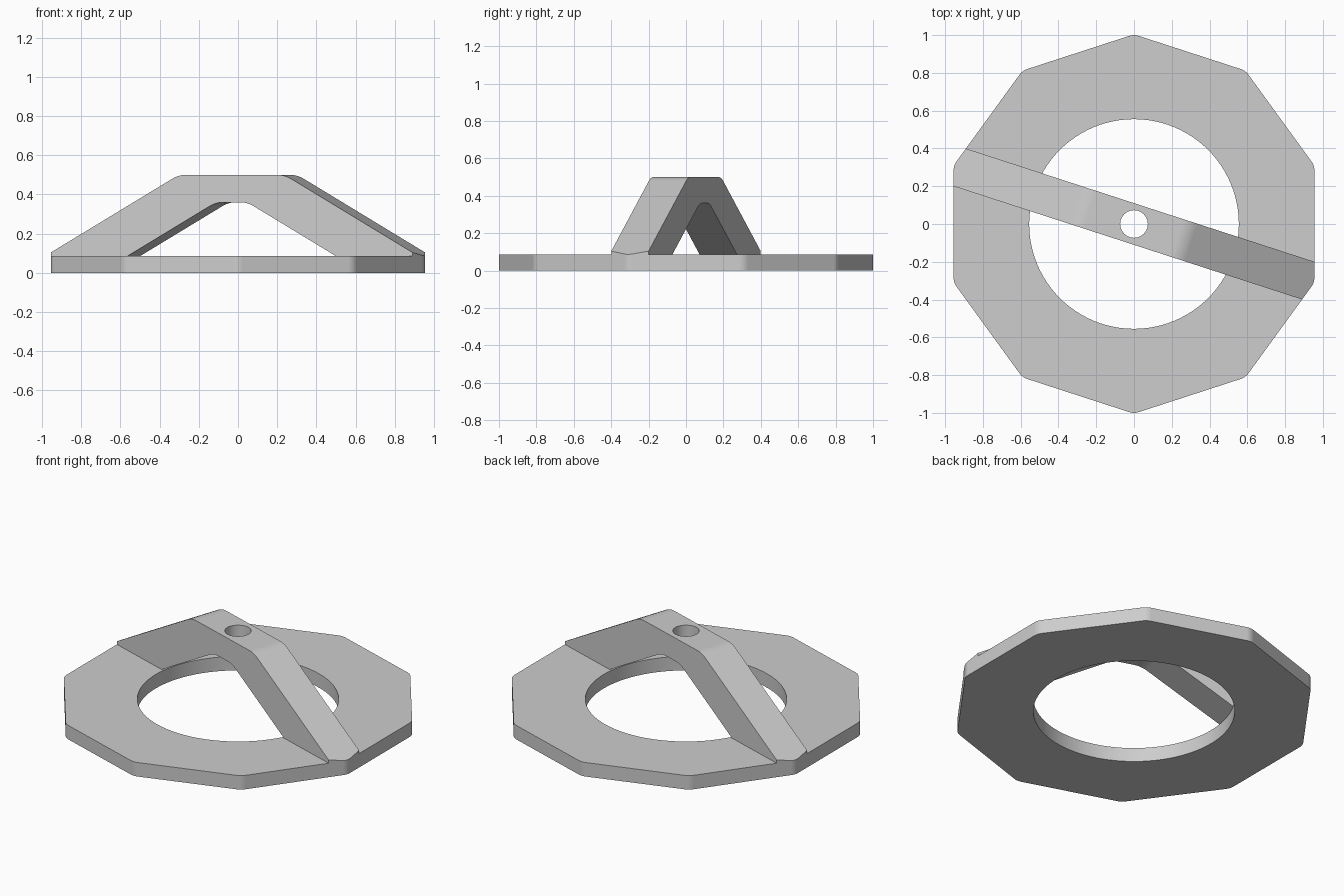
import bpy, bmesh, math
from mathutils import Vector, Matrix

cube = bpy.data.objects.get("Cube")
if cube:
    bpy.data.objects.remove(cube)

PLATE_H = 0.085
RIM_R, RIM_FILLET = 1.004, 0.08
TOP_H, ARCH_H = 0.5, 0.36
WIDTH = 0.21
SLOPE = math.tan(math.radians(30))

grey = bpy.data.materials.new("plain grey")
grey.use_nodes = True
colour = (0.61, 0.61, 0.61, 1)
grey.diffuse_color = colour
grey.node_tree.nodes["Principled BSDF"].inputs["Base Color"].default_value = colour


def fillet(corners, segments=6):
    """Round each (x, y, radius) corner of a closed 2D outline."""
    out = []
    for i, (x, y, r) in enumerate(corners):
        p = Vector((x, y))
        if r == 0:
            out.append(p)
            continue
        a = (Vector(corners[i - 1][:2]) - p).normalized()
        b = (Vector(corners[(i + 1) % len(corners)][:2]) - p).normalized()
        half = a.angle(b) / 2
        centre = p + (a + b).normalized() * (r / math.sin(half))
        start = (p + a * (r / math.tan(half)) - centre).normalized()
        end = (p + b * (r / math.tan(half)) - centre).normalized()
        out += [centre + start.slerp(end, k / segments) * r for k in range(segments + 1)]
    return out


def prism(name, outline, depth, matrix=Matrix()):
    """Extrude a 2D outline along its local z, then place it."""
    bm = bmesh.new()
    face = bm.faces.new([bm.verts.new((p.x, p.y, 0)) for p in outline])
    grown = bmesh.ops.extrude_face_region(bm, geom=[face])["geom"]
    verts = [v for v in grown if isinstance(v, bmesh.types.BMVert)]
    bmesh.ops.translate(bm, verts=verts, vec=(0, 0, depth))
    bmesh.ops.transform(bm, matrix=matrix, verts=bm.verts)
    bmesh.ops.recalc_face_normals(bm, faces=bm.faces)
    mesh = bpy.data.meshes.new(name)
    bm.to_mesh(mesh)
    bm.free()
    mesh.materials.append(grey)
    obj = bpy.data.objects.new(name, mesh)
    bpy.context.collection.objects.link(obj)
    return obj


def circle(radius, sides):
    return [Vector((radius * math.cos(t), radius * math.sin(t)))
            for t in (2 * math.pi * k / sides for k in range(sides))]


def cut(obj, cutter, operation):
    """Apply a boolean and discard the cutter."""
    cutter.hide_render = True
    mod = obj.modifiers.new("cut", "BOOLEAN")
    mod.object, mod.operation, mod.solver = cutter, operation, "EXACT"
    bpy.context.view_layer.objects.active = obj
    bpy.ops.object.modifier_apply(modifier=mod.name)
    bpy.data.objects.remove(cutter)


def finish(obj):
    bpy.ops.object.select_all(action="DESELECT")
    obj.select_set(True)
    bpy.context.view_layer.objects.active = obj
    bpy.ops.object.shade_smooth_by_angle(angle=math.radians(25))
    obj.modifiers.new("flat faces", "WEIGHTED_NORMAL").keep_sharp = True


# Ten-sided base ring with a round opening
angles = [math.radians(90 + 36 * k) for k in range(10)]
rim = fillet([(RIM_R * math.cos(t), RIM_R * math.sin(t), RIM_FILLET) for t in angles])
base = prism("base_ring", rim, PLATE_H)
cut(base, prism("opening", circle(0.555, 96), 1, Matrix.Translation((0, 0, -0.5))), "DIFFERENCE")

# Sloped bridge spanning two opposite corners
outer, inner = 1.003, 0.56
top = outer - (TOP_H - PLATE_H) / SLOPE
arch = inner - (ARCH_H - PLATE_H) / SLOPE
side = [(arch, ARCH_H, 0.15), (inner, PLATE_H, 0), (outer, PLATE_H, 0), (top, TOP_H, 0.15)]
profile = fillet(side + [(-x, z, r) for x, z, r in reversed(side)])
place = (Matrix.Rotation(math.radians(-18), 4, "Z")
         @ Matrix.Translation((0, WIDTH / 2, 0))
         @ Matrix.Rotation(math.radians(90), 4, "X"))
bridge = prism("bridge", profile, WIDTH, place)

# Trim the bridge ends to the rim and drill its centre hole
cut(bridge, prism("rim_trim", rim, 2, Matrix.Translation((0, 0, -1))), "INTERSECT")
cut(bridge, prism("drill", circle(0.073, 48), 1), "DIFFERENCE")

finish(base)
finish(bridge)
